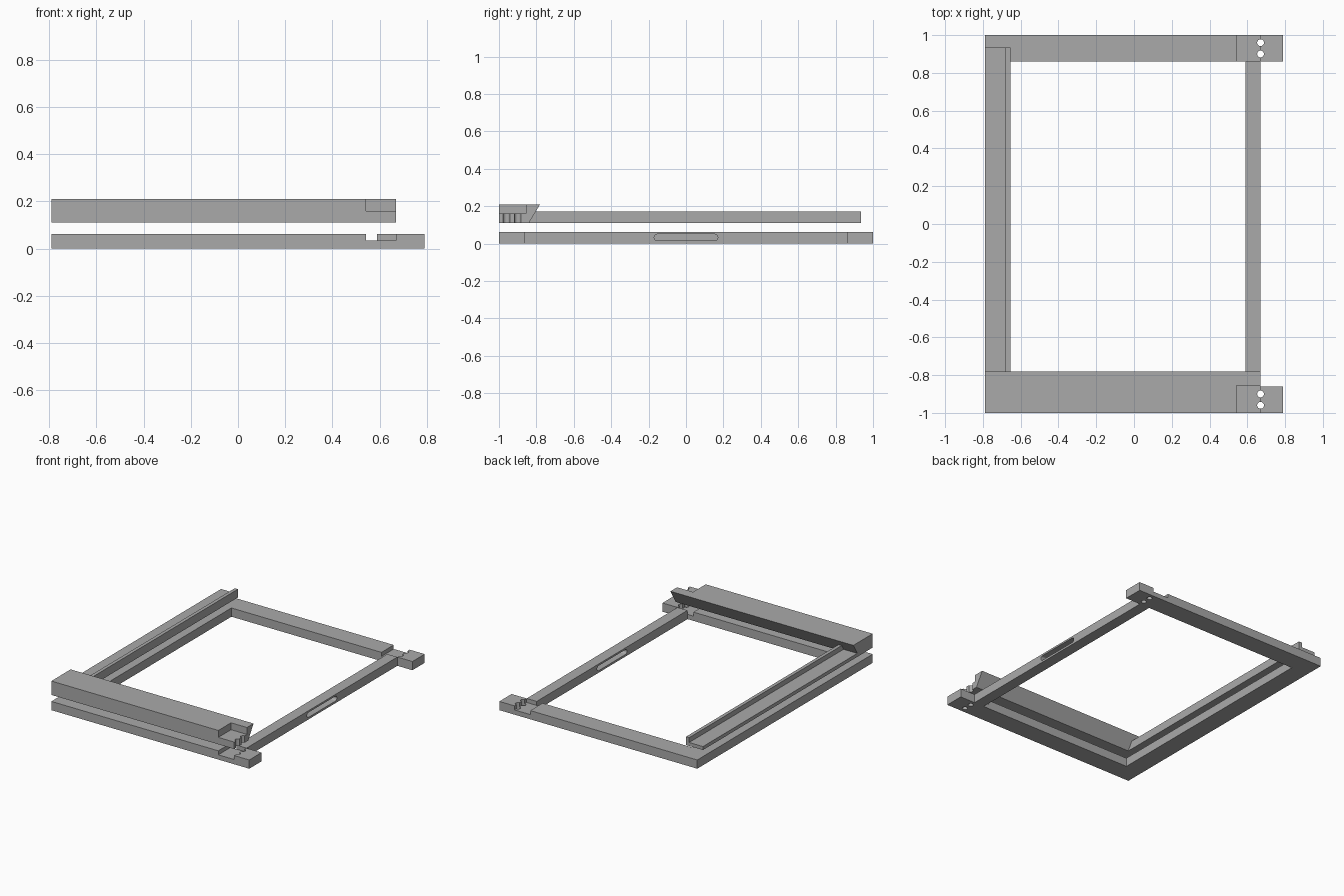
import bpy
import bmesh
from mathutils import Vector

cube = bpy.data.objects.get("Cube")
if cube:
    bpy.data.objects.remove(cube, do_unlink=True)

grey = bpy.data.materials.new("plain grey")
grey.use_nodes = True
grey.diffuse_color = (0.4, 0.4, 0.4, 1)
grey.node_tree.nodes["Principled BSDF"].inputs["Base Color"].default_value = (0.4, 0.4, 0.4, 1)


def prism(name, outline, direction):
    """Extrude a closed 3D outline along a direction."""
    bm = bmesh.new()
    face = bm.faces.new([bm.verts.new(p) for p in outline])
    grown = bmesh.ops.extrude_face_region(bm, geom=[face])
    moved = [v for v in grown["geom"] if isinstance(v, bmesh.types.BMVert)]
    bmesh.ops.translate(bm, verts=moved, vec=Vector(direction))
    bmesh.ops.recalc_face_normals(bm, faces=bm.faces)
    mesh = bpy.data.meshes.new(name)
    bm.to_mesh(mesh)
    bm.free()
    mesh.materials.append(grey)
    obj = bpy.data.objects.new(name, mesh)
    bpy.context.collection.objects.link(obj)
    return obj


def box(name, x0, x1, y0, y1, z0, z1):
    outline = [(x0, y0, z0), (x1, y0, z0), (x1, y1, z0), (x0, y1, z0)]
    return prism(name, outline, (0, 0, z1 - z0))


def peg(name, x, y, z0, z1, radius):
    bpy.ops.mesh.primitive_cylinder_add(vertices=24, radius=radius, depth=z1 - z0,
                                        location=(x, y, (z0 + z1) / 2))
    obj = bpy.context.object
    obj.name = name
    obj.data.materials.append(grey)
    return obj


def combine(target, other, operation):
    """Apply a boolean and drop the helper object."""
    mod = target.modifiers.new(operation.lower(), "BOOLEAN")
    mod.operation = operation
    mod.solver = "EXACT"
    mod.object = other
    other.hide_render = True
    bpy.context.view_layer.objects.active = target
    bpy.ops.object.modifier_apply(modifier=mod.name)
    bpy.data.objects.remove(other, do_unlink=True)


LEFT, INNER, BAR_IN, BAR_OUT, TAB = -0.79, -0.655, 0.59, 0.67, 0.79
NOTCH, EDGE, THICK = 0.543, 0.86, 0.063
hole_rows = (0.96, 0.90)

# Lower frame: rectangle with two projecting tabs and a rectangular opening
half = [(LEFT, -1), (TAB, -1), (TAB, -EDGE), (BAR_OUT, -EDGE)]
outline = half + [(x, -y) for x, y in reversed(half)]
lower_frame = prism("lower_frame", [(x, y, 0) for x, y in outline], (0, 0, THICK))
combine(lower_frame, box("opening", INNER, BAR_IN, -EDGE, EDGE, -0.1, 0.1), "DIFFERENCE")

# Corner recesses and through holes at both ends
for side in (-1, 1):
    y0, y1 = sorted((side * EDGE, side * 1.1))
    combine(lower_frame, box("recess", NOTCH, BAR_OUT, y0, y1, 0.034, 0.1), "DIFFERENCE")
    for y in hole_rows:
        combine(lower_frame, peg("hole", BAR_OUT, side * y, -0.1, 0.1, 0.018), "DIFFERENCE")

# Rounded slot through the narrow bar
slot = box("slot", 0.5, 0.75, -0.17, 0.17, 0.015, 0.05)
bevel = slot.modifiers.new("round", "BEVEL")
bevel.limit_method = "NONE"
bevel.width = 0.016
bevel.segments = 5
bpy.context.view_layer.objects.active = slot
bpy.ops.object.modifier_apply(modifier=bevel.name)
combine(lower_frame, slot, "DIFFERENCE")

# Upper bracket: thick front bar with an undercut back face
bar_profile = [(-1, 0.11), (-0.84, 0.11), (-0.78, 0.21), (-1, 0.21)]
upper_bracket = prism("upper_bracket", [(LEFT, y, z) for y, z in bar_profile],
                      (BAR_OUT - LEFT, 0, 0))

# Thin side rail with a raised inner lip
rail_profile = [(LEFT, 0.11), (INNER, 0.11), (INNER, 0.17), (-0.68, 0.17),
                (-0.68, 0.135), (LEFT, 0.135)]
side_rail = prism("side_rail", [(x, -0.9, z) for x, z in rail_profile], (0, 1.835, 0))
combine(upper_bracket, side_rail, "UNION")

# Stepped corner with half holes matching the frame
combine(upper_bracket, box("step", NOTCH, 0.8, -1.1, -0.855, 0.16, 0.3), "DIFFERENCE")
for y in hole_rows:
    combine(upper_bracket, peg("half_hole", BAR_OUT, -y, 0.05, 0.25, 0.018), "DIFFERENCE")

# Flat faces with smooth hole walls
bpy.ops.object.select_all(action="DESELECT")
for obj in (lower_frame, upper_bracket):
    obj.select_set(True)
bpy.context.view_layer.objects.active = lower_frame
bpy.ops.object.shade_smooth_by_angle(angle=0.5)
